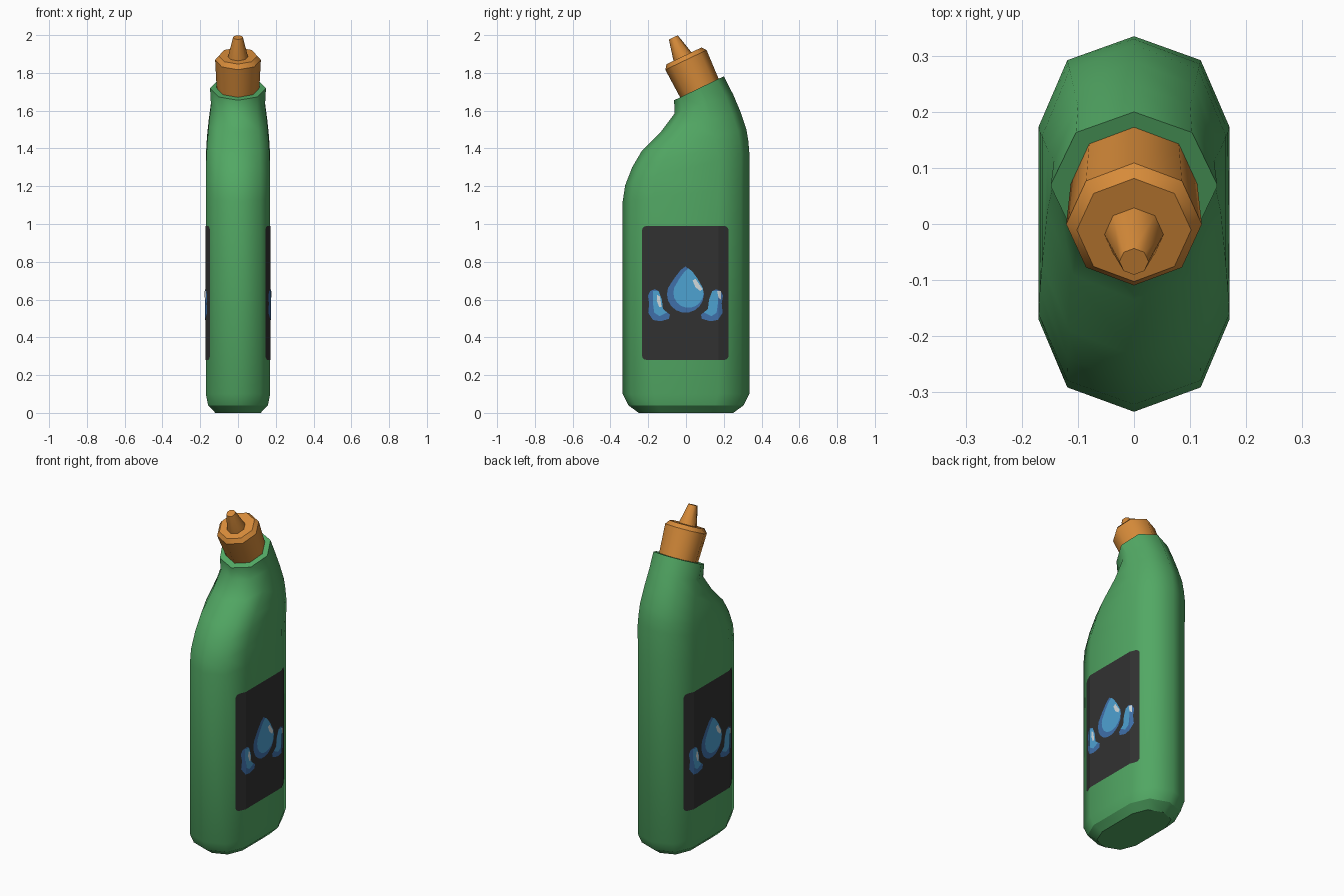
import bpy, bmesh, math
from mathutils import Vector, Matrix

if "Cube" in bpy.data.objects:
    bpy.data.objects.remove(bpy.data.objects["Cube"])


def material(name, rgb):
    m = bpy.data.materials.new(name)
    m.diffuse_color = (*rgb, 1)
    m.use_nodes = True
    m.node_tree.nodes["Principled BSDF"].inputs["Base Color"].default_value = m.diffuse_color
    return m


GREEN = material("bottle green", (0.084, 0.392, 0.127))
ORANGE = material("cap orange", (0.68, 0.26, 0.042))
BLACK = material("label black", (0.031, 0.031, 0.031))
BLUE = material("drop blue", (0.076, 0.36, 0.64))
DARK = material("drop dark blue", (0.05, 0.16, 0.40))
WHITE = material("drop highlight", (0.65, 0.70, 0.72))


def finish(bm, name, mat, angle=None):
    me = bpy.data.meshes.new(name)
    bm.to_mesh(me)
    bm.free()
    me.materials.append(mat)
    ob = bpy.data.objects.new(name, me)
    bpy.context.collection.objects.link(ob)
    if angle:
        bpy.ops.object.select_all(action='DESELECT')
        ob.select_set(True)
        bpy.context.view_layer.objects.active = ob
        bpy.ops.object.shade_smooth_by_angle(angle=math.radians(angle))
    return ob


def loft(rings, sharp=()):
    """Skin a list of rings, close both ends, keep chosen rings sharp."""
    bm = bmesh.new()
    rows = [[bm.verts.new(p) for p in r] for r in rings]
    n = len(rows[0])
    for a, b in zip(rows, rows[1:]):
        for i in range(n):
            j = (i + 1) % n
            bm.faces.new((a[i], a[j], b[j], b[i]))
    bm.faces.new(rows[0][::-1])
    bm.faces.new(rows[-1])
    bmesh.ops.recalc_face_normals(bm, faces=bm.faces)
    for k in sharp:
        for i in range(n):
            bm.edges.get((rows[k][i], rows[k][(i + 1) % n])).smooth = False
    return bm


# Bottle body: front point, back point, half width, blend from oblong to round
levels = [
    (-.25, 0, .25, 0, .12, 0),
    (-.305, .04, .305, .04, .158, 0),
    (-.335, .10, .335, .10, .17, 0),
    (-.335, 1.12, .335, 1.20, .17, 0),
    (-.322, 1.205, .335, 1.38, .17, 0),
    (-.285, 1.30, .33, 1.44, .168, .1),
    (-.235, 1.385, .32, 1.50, .164, .2),
    (-.135, 1.485, .29, 1.59, .155, .5),
    (-.06, 1.585, .25, 1.685, .143, .8),
    (-.063, 1.655, .20, 1.782, .148, 1),
]


def section(yf, zf, yb, zb, w, k):
    t2, t1 = .87 - .15 * k, .51 - .49 * k
    half = [(1, 0), (t2, .7), (t1, 1), (-t1, 1), (-t2, .7), (-1, 0)]
    pts = half + [(t, -x) for t, x in half[-2:0:-1]]
    f, b = Vector((0, yf, zf)), Vector((0, yb, zb))
    return [f.lerp(b, (t + 1) / 2) + Vector((w * x, 0, 0)) for t, x in pts]


finish(loft([section(*l) for l in levels], sharp=(0, 1, 9)),
       "bottle_body", GREEN, 50)

# Tilted cap and nozzle, eight sided, turned about the neck axis
TILT = Matrix.Rotation(math.radians(25.5), 3, 'X')


def turned(base, rings):
    return [[Vector(base) + TILT @ Vector((r * math.cos(i * math.pi / 4),
                                           r * math.sin(i * math.pi / 4), h))
             for i in range(8)] for h, r in rings]


finish(loft(turned((0, .072, 1.717), [(-.02, .112), (0, .113), (.168, .121), (.192, .102)]),
            sharp=(2, 3)), "cap", ORANGE, 50)
finish(loft(turned((0, -.018, 1.885), [(-.01, .054), (0, .053), (.114, .026)]),
            sharp=(2,)), "nozzle", ORANGE, 50)


# Label artwork: thin sheets that follow both broad sides of the body
def surface(y):
    return .17 - max(0, abs(y) - .171) * .425


def sheets(name, mat, polys, lift):
    bm = bmesh.new()
    for s in (1, -1):
        for poly in polys:
            part = bmesh.new()
            f = part.faces.new([part.verts.new((0, y, z)) for y, z in poly])
            f.normal_update()
            if f.normal.x < 0:
                f.normal_flip()
            bmesh.ops.triangulate(part, faces=part.faces[:])
            for cut in (-.171, .171):
                bmesh.ops.bisect_plane(part, geom=part.verts[:] + part.edges[:] + part.faces[:],
                                       plane_co=(0, cut, 0), plane_no=(0, 1, 0))
            new = {v: bm.verts.new((s * (surface(v.co.y) + lift), s * v.co.y, v.co.z))
                   for v in part.verts}
            for g in part.faces:
                bm.faces.new([new[v] for v in g.verts])
            part.free()
    finish(bm, name, mat)


def rounded(y0, y1, z0, z1, r):
    pts = []
    for cy, cz, q in ((y1 - r, z1 - r, 0), (y0 + r, z1 - r, 1),
                      (y0 + r, z0 + r, 2), (y1 - r, z0 + r, 3)):
        pts += [(cy + r * math.cos((q + i / 3) * math.pi / 2),
                 cz + r * math.sin((q + i / 3) * math.pi / 2)) for i in range(4)]
    return pts


def teardrop(cy, cz, r, tip):
    arc = [math.radians(a) for a in range(-200, 21, 20)]
    return [(cy + r * math.cos(a), cz + r * math.sin(a)) for a in arc] + \
           [(cy + r * .6, cz + (tip - cz) * .58), (cy + r * .25, cz + (tip - cz) * .88), (cy, tip),
            (cy - r * .25, cz + (tip - cz) * .88), (cy - r * .6, cz + (tip - cz) * .58)]


def mirrored(poly):
    return [(-y - .006, z) for y, z in poly]


# Small curved side drops
side = [(-.19, .645), (-.165, .655), (-.145, .645), (-.128, .60), (-.122, .55), (-.085, .52),
        (-.09, .498), (-.135, .485), (-.175, .492), (-.2, .53), (-.195, .58), (-.202, .62)]
inner = [(-.175, .645), (-.145, .645), (-.128, .60), (-.122, .55), (-.10, .532),
         (-.14, .512), (-.168, .53), (-.175, .58)]
glint = [(-.152, .625), (-.138, .615), (-.129, .56), (-.142, .56), (-.155, .595)]

sheets("label", BLACK, [rounded(-.233, .226, .28, .99, .025)], .002)
sheets("drop_shade", DARK, [teardrop(-.003, .628, .098, .775), side, mirrored(side)], .0035)
sheets("drop_light", BLUE, [teardrop(.013, .636, .08, .765), inner, mirrored(inner)], .005)
sheets("drop_glint", WHITE, [[(.035, .70), (.05, .71), (.088, .655), (.075, .645), (.05, .665)],
                             glint, [(.165, .645), (.185, .645), (.185, .60), (.172, .61)]], .0065)
